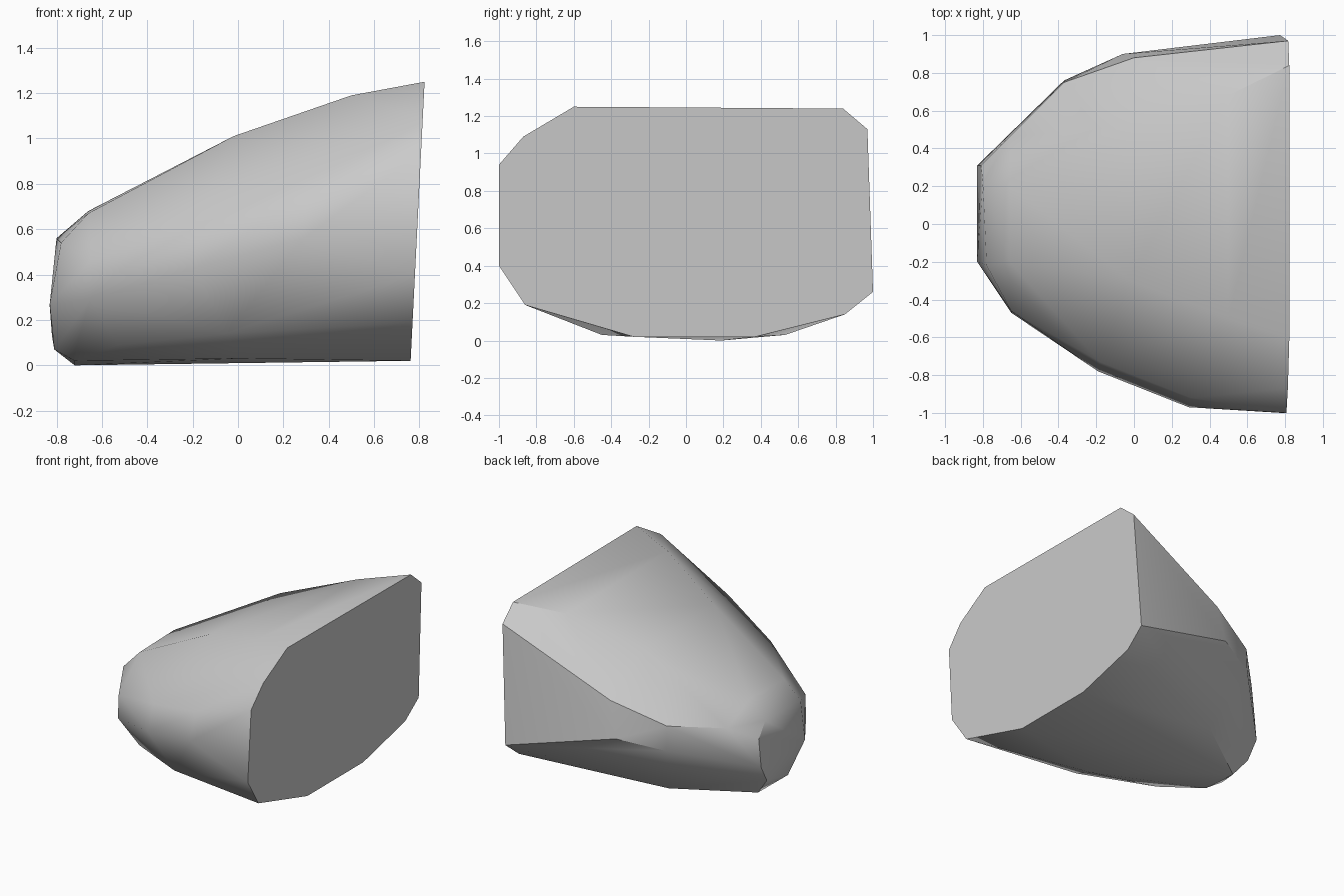
import bpy
import bmesh
import math

default_cube = bpy.data.objects.get("Cube")
if default_cube:
    bpy.data.objects.remove(default_cube, do_unlink=True)


def make_material(name, colour):
    material = bpy.data.materials.new(name)
    material.use_nodes = True
    material.diffuse_color = colour
    material.node_tree.nodes["Principled BSDF"].inputs["Base Color"].default_value = colour
    return material


def convex_stone(name, corners, material):
    """Wrap corner points in a hull, merge flat faces and shade softly."""
    mesh = bpy.data.meshes.new(name)
    stone = bpy.data.objects.new(name, mesh)
    bpy.context.collection.objects.link(stone)
    bm = bmesh.new()
    for corner in corners:
        bm.verts.new(corner)
    hull = bmesh.ops.convex_hull(bm, input=bm.verts[:])
    loose = set(hull["geom_interior"]) | set(hull["geom_unused"])
    bmesh.ops.delete(bm, geom=[v for v in loose if isinstance(v, bmesh.types.BMVert)], context="VERTS")
    bmesh.ops.dissolve_limit(bm, angle_limit=math.radians(1), verts=bm.verts[:], edges=bm.edges[:])
    bmesh.ops.recalc_face_normals(bm, faces=bm.faces[:])
    bm.to_mesh(mesh)
    bm.free()
    mesh.materials.append(material)
    bpy.ops.object.select_all(action="DESELECT")
    stone.select_set(True)
    bpy.context.view_layer.objects.active = stone
    bpy.ops.object.shade_smooth_by_angle(angle=math.radians(35))
    return stone


# Broad cut end: outline in (y, z), lying on one slightly leaning plane
cut_outline = [
    (-.6, 1.25), (.84, 1.24), (.97, 1.13), (1, .26), (.85, .14), (.37, .02),
    (-.28, .02), (-.86, .19), (-1, .4), (-1, .94), (-.87, 1.09),
]
cut_end = [(.76 + .05 * z, y, z) for y, z in cut_outline]

# Small blunt nose facet
nose = [
    (-.78, -.22, .54), (-.8, .22, .56), (-.81, .31, .46), (-.83, .31, .26),
    (-.82, .23, .13), (-.81, -.03, .07), (-.83, -.2, .27),
]

# Sloping crest, front and back corners
crest = [
    (.5, -.5, 1.19), (.5, .68, 1.18), (-.02, -.3, 1.01),
    (-.02, .52, 1), (-.66, -.2, .67), (-.66, .2, .68),
]

# Front flank
front_flank = [
    (.29, -.97, .56), (.3, -.92, .76), (-.19, -.78, .43), (-.18, -.73, .62),
    (-.65, -.47, .29), (-.65, -.46, .46), (-.05, -.67, .14), (-.53, -.39, .09),
]

# Back flank
back_flank = [
    (-.06, .9, .49), (0, .88, .75), (-.37, .76, .43), (-.37, .75, .61), (-.66, .46, .56),
]

# Nearly flat underside
underside = [
    (-.23, .53, .03), (-.56, .32, .03), (-.72, .19, 0), (-.72, -.1, .02), (0, -.45, .03),
]

grey_stone = make_material("stone grey", (.6, .6, .6, 1))
convex_stone("stone_block", cut_end + nose + crest + front_flank + back_flank + underside, grey_stone)
